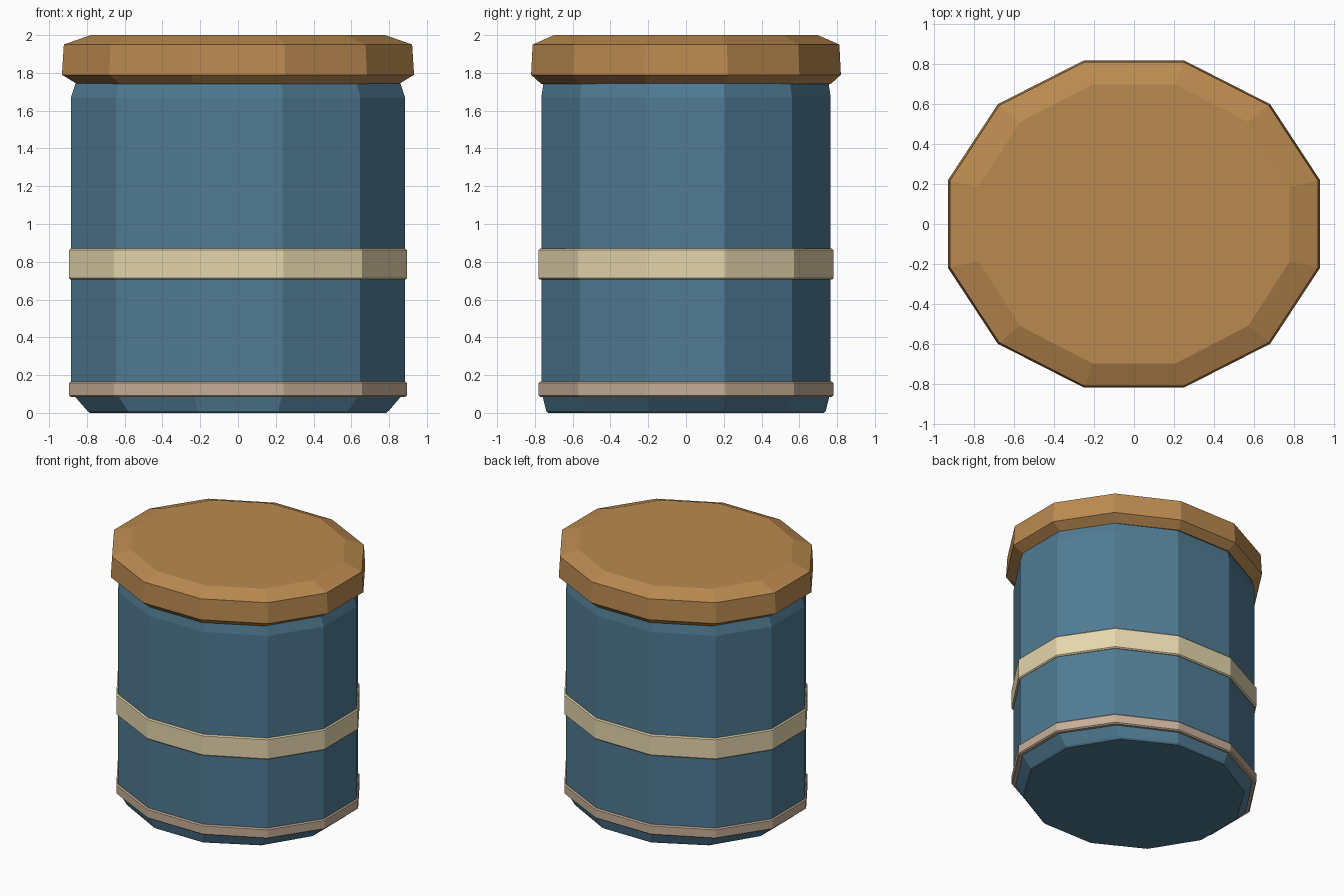
import bpy
import bmesh
from math import pi, cos, sin

SIDES = 12
STEP = 2 * pi / SIDES

cube = bpy.data.objects.get("Cube")
if cube:
    bpy.data.objects.remove(cube, do_unlink=True)


def make_material(name, rgb):
    """Flat material from 8-bit display values."""
    def linear(c):
        c /= 255
        return c / 12.92 if c <= 0.04045 else ((c + 0.055) / 1.055) ** 2.4
    colour = (*[linear(c) for c in rgb], 1)
    mat = bpy.data.materials.new(name)
    mat.use_nodes = True
    mat.diffuse_color = colour
    node = mat.node_tree.nodes["Principled BSDF"]
    node.inputs["Base Color"].default_value = colour
    node.inputs["Roughness"].default_value = 0.8
    return mat


def loft(name, profile, mat, hollow=False):
    """Skin twelve-sided oval rings given as (half width, half depth, height).
    Hollow parts join the last ring to the first; solid parts get end caps."""
    bm = bmesh.new()
    rings = []
    for half_x, half_y, z in profile:
        rx, ry = half_x / cos(STEP / 2), half_y / cos(STEP / 2)
        angles = [(i + 0.5) * STEP for i in range(SIDES)]
        rings.append([bm.verts.new((rx * cos(a), ry * sin(a), z)) for a in angles])
    pairs = list(zip(rings, rings[1:]))
    if hollow:
        pairs.append((rings[-1], rings[0]))
    else:
        bm.faces.new(rings[0])
        bm.faces.new(rings[-1])
    for low, high in pairs:
        for i in range(SIDES):
            j = (i + 1) % SIDES
            bm.faces.new((low[i], low[j], high[j], high[i]))
    bmesh.ops.recalc_face_normals(bm, faces=bm.faces)
    mesh = bpy.data.meshes.new(name)
    bm.to_mesh(mesh)
    bm.free()
    mesh.materials.append(mat)
    obj = bpy.data.objects.new(name, mesh)
    bpy.context.collection.objects.link(obj)
    return obj


def band(name, bottom, top, mat):
    """Thin hoop with softened outer edges, seated in the body wall."""
    x, y, c, depth = 0.895, 0.78, 0.008, 0.03
    loft(name, [(x - depth, y - depth, bottom), (x - c, y - c, bottom),
                (x, y, bottom + c), (x, y, top - c),
                (x - c, y - c, top), (x - depth, y - depth, top)], mat, hollow=True)


blue = make_material("slate blue", (80, 123, 147))
wood = make_material("warm wood", (186, 138, 80))
cream = make_material("cream", (230, 214, 173))
tan = make_material("dusty tan", (198, 174, 151))

# Body with chamfered foot and shoulder
loft("jar_body", [(0.785, 0.73, 0), (0.797, 0.74, 0.01), (0.875, 0.762, 0.1),
                  (0.884, 0.766, 0.13), (0.884, 0.766, 1.67),
                  (0.86, 0.755, 1.745)], blue)

# Decorative hoops
band("lower_band", 0.085, 0.165, tan)
band("middle_band", 0.705, 0.87, cream)

# Lid with sloped top edge and undercut rim
loft("lid", [(0.85, 0.765, 1.74), (0.932, 0.82, 1.79),
             (0.922, 0.812, 1.95), (0.78, 0.698, 2)], wood)
